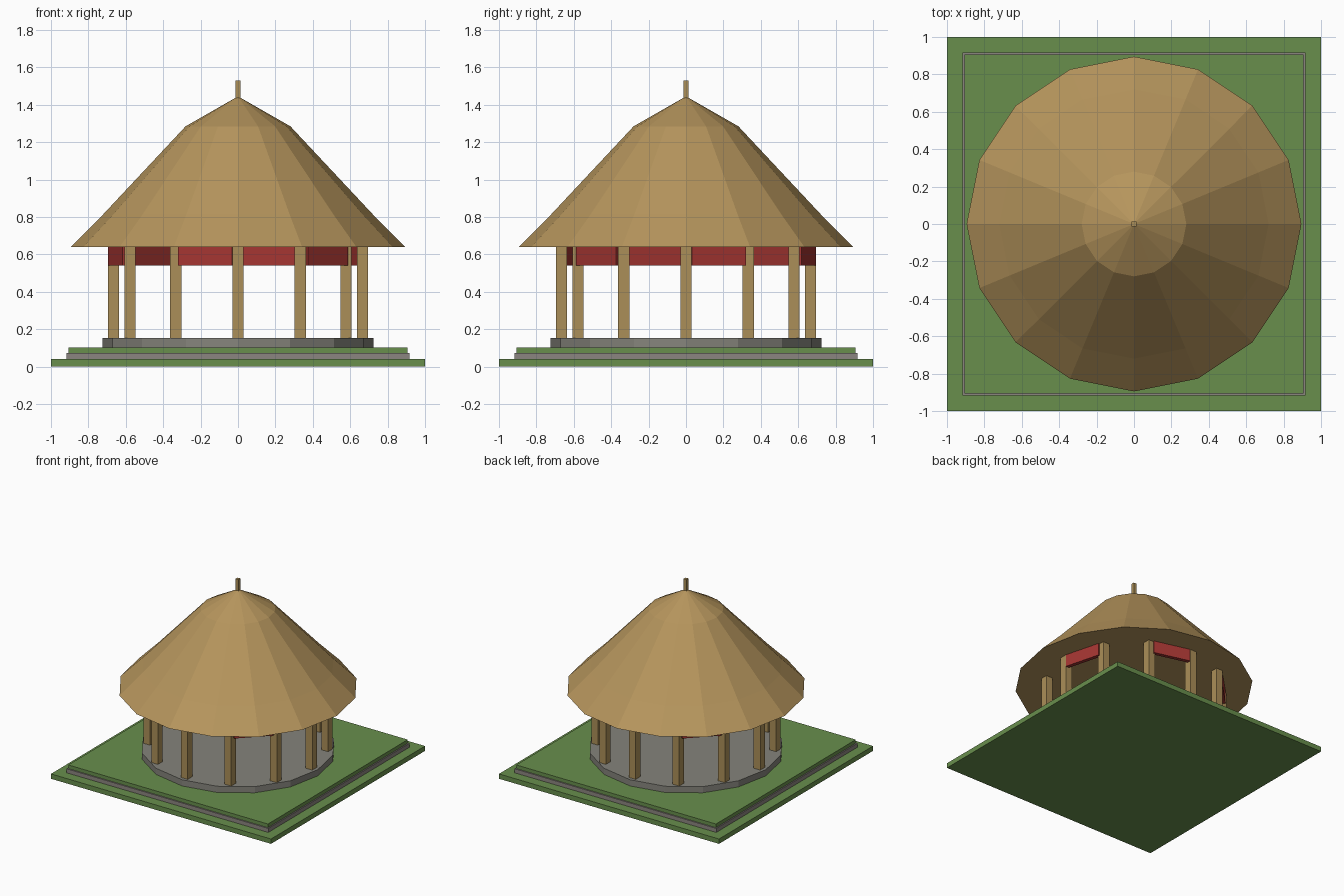
import bpy, bmesh, math

if "Cube" in bpy.data.objects:
    bpy.data.objects.remove(bpy.data.objects["Cube"])


def material(name, rgb):
    m = bpy.data.materials.new(name)
    m.diffuse_color = (*rgb, 1)
    m.use_nodes = True
    m.node_tree.nodes["Principled BSDF"].inputs["Base Color"].default_value = m.diffuse_color
    return m


grass = material("grass_green", (0.14, 0.275, 0.073))
stone = material("stone_grey", (0.235, 0.23, 0.20))
kerb = material("kerb_grey", (0.26, 0.235, 0.215))
wood = material("wood_tan", (0.41, 0.275, 0.098))
thatch = material("thatch_straw", (0.465, 0.30, 0.108))
red = material("banner_red", (0.37, 0.036, 0.031))


def finish(name, bm, mat):
    bmesh.ops.recalc_face_normals(bm, faces=bm.faces)
    me = bpy.data.meshes.new(name)
    bm.to_mesh(me)
    bm.free()
    me.materials.append(mat)
    ob = bpy.data.objects.new(name, me)
    bpy.context.collection.objects.link(ob)
    return ob


def box(name, x, y, z0, z1, sx, sy, mat, turn=0):
    bm = bmesh.new()
    bmesh.ops.create_cube(bm, size=1)
    for v in bm.verts:
        v.co.x *= sx
        v.co.y *= sy
        v.co.z *= z1 - z0
    ob = finish(name, bm, mat)
    ob.location = (x, y, (z0 + z1) / 2)
    ob.rotation_euler.z = turn
    return ob


def lathe(name, profile, sides, mat):
    """Closed faceted solid from (radius, height) rings; radius 0 is a tip."""
    bm = bmesh.new()
    rings = []
    for r, z in profile:
        n = sides if r > 0 else 1
        rings.append([bm.verts.new((r * math.cos(math.tau * i / sides),
                                    r * math.sin(math.tau * i / sides), z))
                      for i in range(n)])
    for a, b in zip(rings, rings[1:]):
        for i in range(sides):
            j = (i + 1) % sides
            if len(b) == 1:
                bm.faces.new((a[i], a[j], b[0]))
            else:
                bm.faces.new((a[i], a[j], b[j], b[i]))
    for ring in (rings[0], rings[-1]):
        if len(ring) > 1:
            bm.faces.new(ring)
    return finish(name, bm, mat)


# Stepped square ground
box("lawn_base", 0, 0, 0, 0.04, 2, 2, grass)
box("stone_kerb", 0, 0, 0.04, 0.073, 1.835, 1.835, kerb)
box("lawn_top", 0, 0, 0.073, 0.103, 1.815, 1.815, grass)

# Round floor
lathe("floor", [(0.725, 0.103), (0.725, 0.154)], 16, stone)

# Ring of posts
for i in range(12):
    a = math.radians(30 * i)
    box(f"post_{i + 1}", 0.666 * math.cos(a), 0.666 * math.sin(a),
        0.154, 0.642, 0.06, 0.06, wood)

# Red boards in every second bay
for i in range(6):
    a = math.radians(15 + 60 * i)
    box(f"banner_board_{i + 1}", 0.665 * math.cos(a), 0.665 * math.sin(a),
        0.54, 0.64, 0.03, 0.30, red, a)

# Thatched roof and its finial
lathe("thatched_roof", [(0.895, 0.64), (0.72, 0.815), (0.28, 1.285), (0, 1.445)],
      16, thatch)
box("roof_finial", 0, 0, 1.41, 1.53, 0.025, 0.025, wood)
